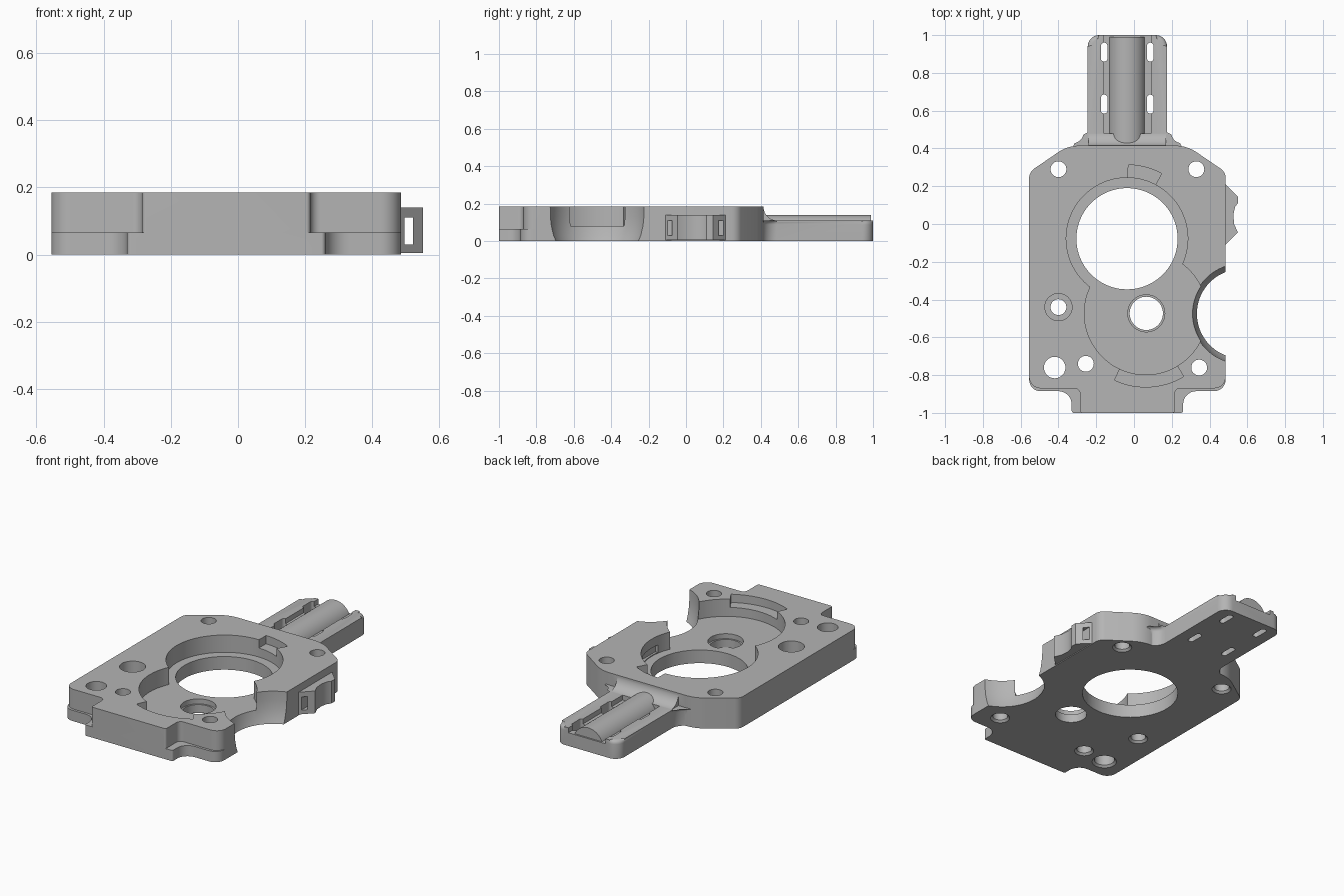
import bpy, bmesh
from math import sin, cos, tan, pi, radians
from mathutils import Vector

if "Cube" in bpy.data.objects:
    bpy.data.objects.remove(bpy.data.objects["Cube"])

grey = bpy.data.materials.new("plain grey")
grey.use_nodes = True
grey.diffuse_color = (0.46, 0.46, 0.46, 1)
grey.node_tree.nodes["Principled BSDF"].inputs["Base Color"].default_value = grey.diffuse_color


def finish(name, bm):
    bmesh.ops.recalc_face_normals(bm, faces=bm.faces)
    mesh = bpy.data.meshes.new(name)
    bm.to_mesh(mesh)
    bm.free()
    mesh.materials.append(grey)
    obj = bpy.data.objects.new(name, mesh)
    bpy.context.collection.objects.link(obj)
    return obj


def rounded(corners, steps=8):
    """Polygon from (x, y, radius) corners, each corner filleted."""
    out = []
    for i, (x, y, r) in enumerate(corners):
        p = Vector((x, y))
        a = (Vector(corners[i - 1][:2]) - p).normalized()
        b = (Vector(corners[(i + 1) % len(corners)][:2]) - p).normalized()
        if not r:
            out.append(p)
            continue
        half = a.angle(b) / 2
        centre = p + (a + b).normalized() * r / sin(half)
        start = p + a * r / tan(half) - centre
        end = p + b * r / tan(half) - centre
        sweep = start.angle(end)
        for k in range(steps + 1):
            t = k / steps
            out.append(centre + (start * sin((1 - t) * sweep) + end * sin(t * sweep)) / sin(sweep))
    return out


def prism(name, points, lo, hi, axis="z", bevel=0):
    place = {"z": lambda u, v, w: (u, v, w),
             "x": lambda u, v, w: (w, u, v),
             "y": lambda u, v, w: (u, w, v)}[axis]
    bm = bmesh.new()
    rings = [[bm.verts.new(place(u, v, w)) for u, v in points] for w in (lo, hi)]
    bm.faces.new(rings[0])
    top = bm.faces.new(rings[1])
    n = len(points)
    for i in range(n):
        j = (i + 1) % n
        bm.faces.new((rings[0][i], rings[0][j], rings[1][j], rings[1][i]))
    if bevel:
        bmesh.ops.bevel(bm, geom=list(top.edges), offset=bevel, segments=4,
                        profile=0.5, affect="EDGES")
    return finish(name, bm)


def lathe(name, x, y, profile, n=48):
    """Closed solid of revolution from (radius, z) pairs, bottom to top."""
    bm = bmesh.new()
    rings = [[bm.verts.new((x + r * cos(2 * pi * k / n), y + r * sin(2 * pi * k / n), z))
              for k in range(n)] for r, z in profile]
    bm.faces.new(rings[0])
    bm.faces.new(rings[-1])
    for a, b in zip(rings, rings[1:]):
        for k in range(n):
            m = (k + 1) % n
            bm.faces.new((a[k], a[m], b[m], b[k]))
    return finish(name, bm)


def arc(x, y, r, a0, a1, steps=16):
    angles = [radians(a0 + (a1 - a0) * k / steps) for k in range(steps + 1)]
    return [(x + r * cos(a), y + r * sin(a)) for a in angles]


def box(name, x0, x1, y0, y1, z0, z1):
    return prism(name, [(x0, y0), (x1, y0), (x1, y1), (x0, y1)], z0, z1)


def combine(target, tool, operation):
    mod = target.modifiers.new("cut", "BOOLEAN")
    mod.operation = operation
    mod.solver = "EXACT"
    mod.object = tool
    bpy.context.view_layer.objects.active = target
    bpy.ops.object.modifier_apply(modifier=mod.name)
    bpy.data.objects.remove(tool)


def plate_outline(left, right, front, fillet):
    return rounded([(-0.555, front, 0.06), (left, front, fillet), (left, -1, 0.012),
                    (right, -1, 0.012), (right, front, fillet), (0.485, front, 0.06),
                    (0.485, 0.275, 0.06), (0.28, 0.415, 0.2),
                    (-0.35, 0.415, 0.2), (-0.555, 0.275, 0.06)])


TOP, FLOOR, STEP = 0.185, 0.08, 0.065

# Main plate, with a wider front tab at the bottom
plate = prism("mounting_plate", plate_outline(-0.285, 0.215, -0.87, 0.03), 0, TOP)
combine(plate, prism("tab", plate_outline(-0.33, 0.26, -0.885, 0.07), 0, STEP), "UNION")

# Rear arm with flared root and a concave ramp up to the plate
arm = rounded([(-0.245, 1, 0.06), (-0.245, 0.405, 0.08), (-0.34, 0.405, 0), (-0.34, 0.3, 0),
               (0.27, 0.3, 0), (0.27, 0.405, 0), (0.175, 0.405, 0.08), (0.175, 1, 0.06)])
combine(plate, prism("arm", arm, 0, 0.11, bevel=0.022), "UNION")
ramp = arc(0.49, 0.185, 0.076, 180, 270) + [(0.49, 0.05), (0.36, 0.05), (0.36, 0.184)]
combine(plate, prism("ramp", ramp, -0.24, 0.17, "x"), "UNION")

# Side catch with a scooped outer face and a slot through it
catch = [(0.45, 0.21), (0.485, 0.21), (0.55, 0.145), (0.55, 0.11), (0.535, 0.09), (0.526, 0.05),
         (0.53, 0), (0.55, -0.045), (0.485, -0.11), (0.45, -0.11)]
combine(plate, prism("catch", catch, 0.005, 0.14), "UNION")

# Round pockets, with the large and small bores
cutters = [
    lathe("upper_pocket", -0.037, -0.077, [(0.322, FLOOR), (0.322, 0.3)], 80),
    lathe("lower_pocket", 0.062, -0.473, [(0.325, FLOOR), (0.325, 0.3)], 80),
    lathe("main_bore", -0.037, -0.078, [(0.268, -0.1), (0.268, 0.3)], 80),
    lathe("small_bore", 0.065, -0.473, [(0.088, -0.1), (0.088, 0.05), (0.098, 0.05), (0.098, 0.3)]),
    lathe("side_notch", 0.569, -0.475, [(0.228, -0.02), (0.248, 0.03), (0.259, 0.08),
                                        (0.264, 0.13), (0.266, 0.3)], 80),
    box("catch_slot", 0.495, 0.52, -0.2, 0.3, 0.03, 0.11),
    box("wall_slot", 0.2, 0.297, -0.13, 0.03, 0.085, 0.13),
]
# Shallow curved recesses beside the pockets
for x, y, a0, a1 in ((-0.037, -0.077, 62, 89), (0.062, -0.473, -115, -59)):
    sector = arc(x, y, 0.39, a0, a1) + arc(x, y, 0.29, a1, a0)
    cutters.append(prism("recess", sector, 0.135, 0.3))

# Screw holes, lightly chamfered underneath
for x, y, r in ((-0.4, 0.29, 0.042), (0.33, 0.29, 0.042), (-0.4, -0.44, 0.042),
                (-0.42, -0.76, 0.057), (-0.255, -0.74, 0.042), (0.345, -0.76, 0.042)):
    cutters.append(lathe("hole", x, y, [(r + 0.022, -0.01), (r, 0.012), (r, 0.3)], 32))
cutters.append(lathe("counterbore", -0.4, -0.44, [(0.072, 0.1), (0.072, 0.3)], 32))

# Channel and cable tie slots in the arm
cutters.append(box("channel", -0.16, 0.09, 0.48, 1.1, 0.08, 0.3))
for x in (-0.158, 0.086):
    for y in (0.635, 0.91):
        w, h = 0.0175, 0.05
        slot = rounded([(x - w, y - h, 0.017), (x + w, y - h, 0.017),
                        (x + w, y + h, 0.017), (x - w, y + h, 0.017)], 6)
        cutters.append(prism("tie_slot", slot, -0.1, 0.3))

for cutter in cutters:
    combine(plate, cutter, "DIFFERENCE")

# Rounded rib lying in the channel
rib = prism("cable_rib", arc(-0.037, 0.04, 0.1, 14, 166, 24), 0.42, 0.99, "y")

bpy.ops.object.select_all(action="DESELECT")
for obj in (plate, rib):
    obj.select_set(True)
bpy.context.view_layer.objects.active = plate
bpy.ops.object.shade_smooth_by_angle(angle=radians(30))
